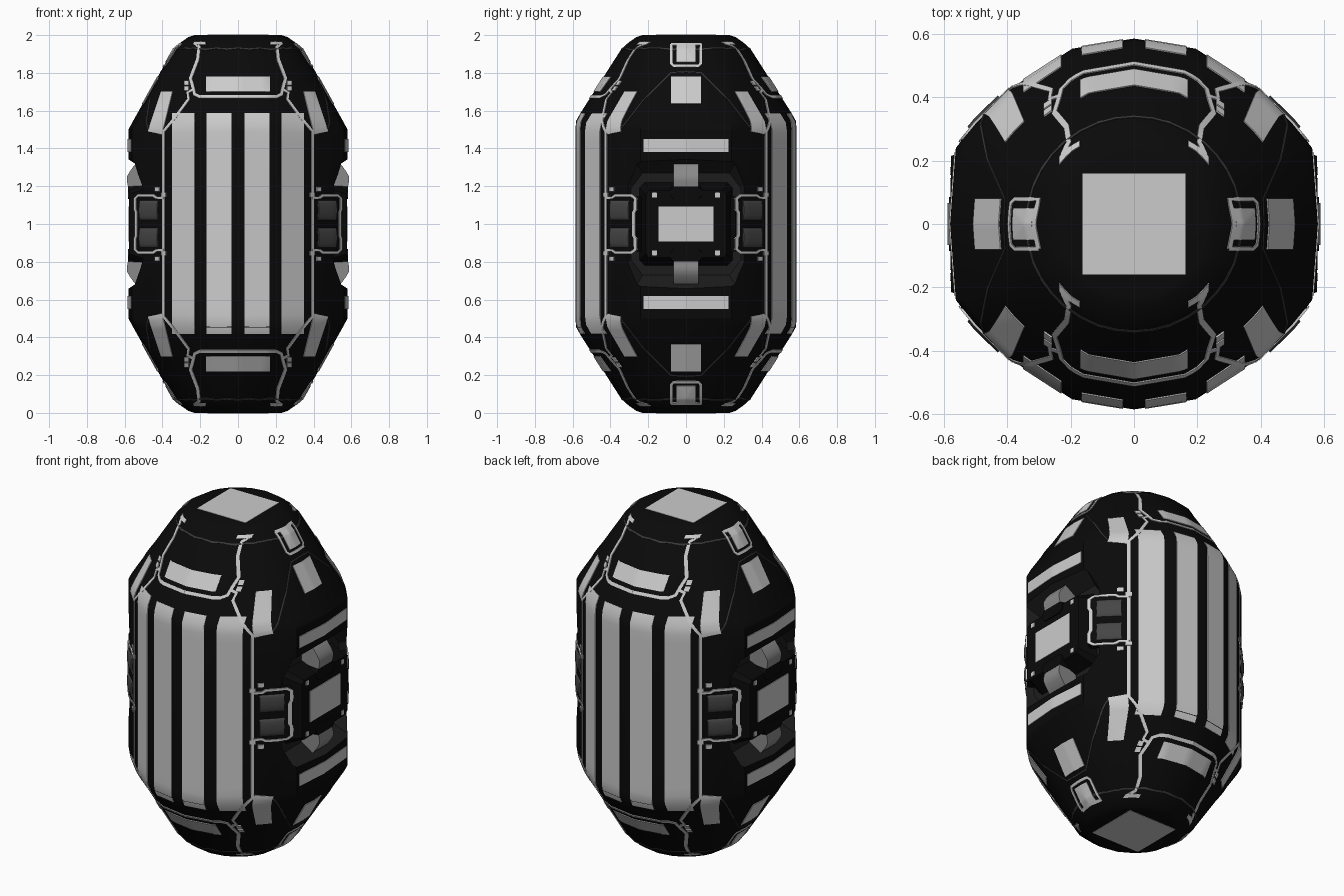
import bpy, bmesh, math
from mathutils import Vector
from mathutils.bvhtree import BVHTree

if "Cube" in bpy.data.objects:
    bpy.data.objects.remove(bpy.data.objects["Cube"])

MID = Vector((0, 0, 1))   # every object has its origin at the symmetry centre


def material(name, v):
    m = bpy.data.materials.new(name)
    m.diffuse_color = (v, v, v, 1)
    m.use_nodes = True
    m.node_tree.nodes["Principled BSDF"].inputs["Base Color"].default_value = m.diffuse_color
    return m


BLACK = material("black_shell", 0.003)
RECESS = material("dark_recess", 0.012)
DARK = material("dark_grey", 0.06)
SEAM = material("seam_grey", 0.04)


def activate(ob):
    bpy.ops.object.select_all(action='DESELECT')
    ob.select_set(True)
    bpy.context.view_layer.objects.active = ob


def make(name, bm, mirror="", mat=None, thick=0, smooth=30):
    bmesh.ops.translate(bm, verts=bm.verts, vec=-MID)
    me = bpy.data.meshes.new(name)
    bm.to_mesh(me)
    bm.free()
    ob = bpy.data.objects.new(name, me)
    ob.location = MID
    bpy.context.collection.objects.link(ob)
    if mat:
        me.materials.append(mat)
    activate(ob)
    if thick:
        s = ob.modifiers.new("thickness", 'SOLIDIFY')
        s.thickness, s.offset = thick, -1
        bpy.ops.object.modifier_apply(modifier=s.name)
    bpy.ops.object.shade_smooth_by_angle(angle=math.radians(smooth))
    if mirror:
        m = ob.modifiers.new("mirror", 'MIRROR')
        m.use_axis = [a in mirror for a in "xyz"]
        m.use_mirror_merge = False
    return ob


# Shell: convex skin over stacked outlines, mirrored about the mid height
quarter = [(0, .585), (.195, .553), (.385, .43), (.495, .322), (.562, .24), (.58, 0)]
right = quarter + [(x, -y) for x, y in quarter[-2::-1]]
outline = right + [(-x, y) for x, y in right[-2:0:-1]]
upper = [(1.5, 1, 1, 0), (1.545, .958, .995, 0), (1.59, .91, .952, 0), (1.925, 0, 0, .343),
         (1.96, 0, 0, .305), (1.99, 0, 0, .262), (2, 0, 0, .232)]
bm = bmesh.new()
for z, sx, sy, r in upper:
    for x, y in outline:
        k = r / math.hypot(x, y)
        for h in (z, 2 - z):
            bm.verts.new((x * k, y * k, h) if r else (x * sx, y * sy, h))
res = bmesh.ops.convex_hull(bm, input=bm.verts)
bmesh.ops.delete(bm, geom=[v for v in bm.verts if not v.link_faces], context='VERTS')
bmesh.ops.recalc_face_normals(bm, faces=bm.faces)
tree = BVHTree.FromBMesh(bm)
shell = make("shell", bm, mat=BLACK)

VIEWS = {"front": lambda a, b: ((a, -2, b), (0, 1, 0)),
         "side": lambda a, b: ((2, a, b), (-1, 0, 0)),
         "top": lambda a, b: ((a, b, 3), (0, 0, -1))}


def on_shell(view, a, b, off):
    o, d = VIEWS[view](a, b)
    loc, n, _, _ = tree.ray_cast(Vector(o), Vector(d))
    if loc is None:
        loc, n, _, _ = tree.find_nearest(Vector(o) + Vector(d) * 1.5)
    return loc + n * off


def sheet(name, rows, view, mirror, mat, thick):
    bm = bmesh.new()
    vs = [[bm.verts.new(p) for p in row] for row in rows]
    for r0, r1 in zip(vs, vs[1:]):
        for i in range(len(r0) - 1):
            bm.faces.new((r0[i], r0[i + 1], r1[i + 1], r1[i]))
    bm.normal_update()
    d = Vector(VIEWS[view](0, 0)[1])
    if sum(f.normal.dot(d) for f in bm.faces) > 0:
        bmesh.ops.reverse_faces(bm, faces=bm.faces)
    return make(name, bm, mirror, mat, thick)


def patch(name, view, quad, mirror, mat=None, off=.004, thick=.01, bulge=0, n=14):
    """Four-cornered panel wrapped onto the shell."""
    q = [Vector(p) for p in quad]
    rows = []
    for j in range(n + 1):
        v = j / n
        e0, e1 = q[0].lerp(q[3], v), q[1].lerp(q[2], v)
        h = off + bulge * math.sqrt(max(0, 4 * v * (1 - v)))
        rows.append([on_shell(view, *e0.lerp(e1, i / n), h) for i in range(n + 1)])
    return sheet(name, rows, view, mirror, mat, thick)


def rect(a0, a1, b0, b1):
    return [(a0, b0), (a1, b0), (a1, b1), (a0, b1)]


def ribbon(name, view, pts, w, mirror, mat=None, off=.004):
    """Trim line of constant width wrapped onto the shell."""
    path = []
    for p, q in zip(pts, pts[1:]):
        p, q = Vector(p), Vector(q)
        k = max(1, int((q - p).length / .02))
        path += [p.lerp(q, i / k) for i in range(k)]
    path.append(Vector(pts[-1]))
    rows = []
    for i, p in enumerate(path):
        t = (path[min(i + 1, len(path) - 1)] - path[max(i - 1, 0)]).normalized()
        s = Vector((-t.y, t.x)) * w / 2
        rows.append([on_shell(view, *(p + s), off), on_shell(view, *(p - s), off)])
    return sheet(name, rows, view, mirror, mat, .008)


def prism(name, base, top, mirror, mat=None, smooth=30):
    """Solid between two matching loops of 3D points."""
    bm = bmesh.new()
    a, b = [[bm.verts.new(p) for p in loop] for loop in (base, top)]
    for i in range(len(a)):
        j = (i + 1) % len(a)
        bm.faces.new((a[i], a[j], b[j], b[i]))
    bm.faces.new(a)
    bm.faces.new(b)
    bmesh.ops.recalc_face_normals(bm, faces=bm.faces)
    return make(name, bm, mirror, mat, 0, smooth)


def octagon(x, hy, hz, cy, cz, y0=0, z0=1):
    q = [(hy, hz - cz), (hy - cy, hz)]
    loop = q + [(-y, z) for y, z in q[::-1]]
    loop += [(-y, -z) for y, z in loop]
    return [(x, y0 + y, z0 + z) for y, z in loop]


# Side recesses cut out of the shell
cutter = prism("recess_cutter", octagon(.47, .29, .27, .06, .08),
               octagon(.63, .37, .375, .08, .13), "x", RECESS)
cut = shell.modifiers.new("recess", 'BOOLEAN')
cut.operation, cut.object, cut.solver = 'DIFFERENCE', cutter, 'EXACT'
cut.material_mode = 'TRANSFER'
activate(shell)
bpy.ops.object.modifier_apply(modifier=cut.name)
bpy.ops.object.shade_smooth_by_angle(angle=math.radians(25))
bpy.data.objects.remove(cutter)

# Central side block, plate, corner studs and catches
prism("side_block", octagon(.46, .25, .225, .03, .03),
      octagon(.577, .215, .178, .02, .02), "x", BLACK)
prism("side_plate", octagon(.56, .145, .093, .001, .001),
      octagon(.581, .145, .093, .001, .001), "x")
prism("side_stud", octagon(.56, .013, .013, .002, .002, .167, 1.153),
      octagon(.581, .013, .013, .002, .002, .167, 1.153), "xyz")
prism("catch_base", octagon(.48, .1, .04, .02, .02, 0, 1.165),
      octagon(.583, .085, .033, .02, .02, 0, 1.165), "xz", BLACK)
hook = [(.46, 1.345), (.515, 1.338), (.55, 1.31), (.575, 1.275), (.588, 1.25), (.588, 1.225),
        (.57, 1.14), (.46, 1.14)]
prism("catch", [(x, -.066, z) for x, z in hook], [(x, .066, z) for x, z in hook],
      "xz", material("catch_grey", .25), 50)

# Long stripes on front and back
for tag, x0, x1 in (("inner", .035, .165), ("outer", .228, .348)):
    patch(tag + "_stripe", "front", rect(x0, x1, .42, 1.585), "xy", n=24)

# Light panels
patch("cap_panel", "front", rect(-.168, .168, 1.70, 1.78), "yz")
patch("corner_panel", "front", [(.345, 1.70), (.405, 1.70), (.475, 1.49), (.40, 1.475)], "xyz")
patch("side_upper_panel", "side", rect(-.08, .08, 1.635, 1.78), "xz")
patch("side_strip", "side", rect(-.225, .225, 1.38, 1.45), "xz", n=20)
patch("side_light", "side", rect(-.05, .05, 1.855, 1.945), "xz")
patch("end_plate", "top", rect(-.162, .162, -.16, .16), "z", off=.002, n=4)

# Trim lines
ribbon("side_light_frame", "side", [(-.078, 1.95), (-.078, 1.85), (-.066, 1.836), (.066, 1.836),
                                    (.078, 1.85), (.078, 1.95), (-.078, 1.95)], .013, "xz")
ribbon("cap_trim", "front", [(0, 1.672), (.2, 1.672), (.228, 1.685), (.236, 1.72), (.25, 1.77),
                             (.212, 1.87), (.205, 1.935), (.228, 1.955)], .016, "xyz")
ribbon("cap_trim_foot", "front", [(.17, 1.955), (.235, 1.955)], .014, "xyz")
ribbon("body_trim", "front", [(.236, 1.71), (.265, 1.695), (.26, 1.66), (.33, 1.565), (.392, 1.49),
                              (.392, 1)], .013, "xyz")
for k, (x, z) in enumerate(((.27, 1.745), (.27, 1.715), (.425, 1.185), (.392, 1.155))):
    patch(f"trim_stud_{k + 1}", "front", rect(x - .012, x + .012, z - .012, z + .012), "xyz", off=.006, n=2)

# Corner clamps: base, frame and a pair of rounded pads
patch("clamp_base", "front", rect(.395, .545, .855, 1.145), "xy", BLACK, .003, .05)
ribbon("clamp_frame", "front", [(.39, 1.14), (.43, 1.14), (.445, 1.152), (.525, 1.152), (.542, 1.135),
                                (.542, 1.08), (.535, 1.06), (.535, 1)], .013, "xyz", off=.007)
patch("clamp_pad", "front", rect(.42, .515, 1.02, 1.125), "xyz", DARK, .002, .01, .012)

# Faint seams: end rims and side outline
ring = [(.338 * math.cos(a), .338 * math.sin(a)) for a in [math.radians(i * 10) for i in range(37)]]
ribbon("end_rim", "top", ring, .006, "z", SEAM, .003)
ribbon("side_seam", "side", [(0, 1.805), (.08, 1.8), (.22, 1.66), (.345, 1.5), (.42, 1.47)],
       .005, "xyz", SEAM, .003)
